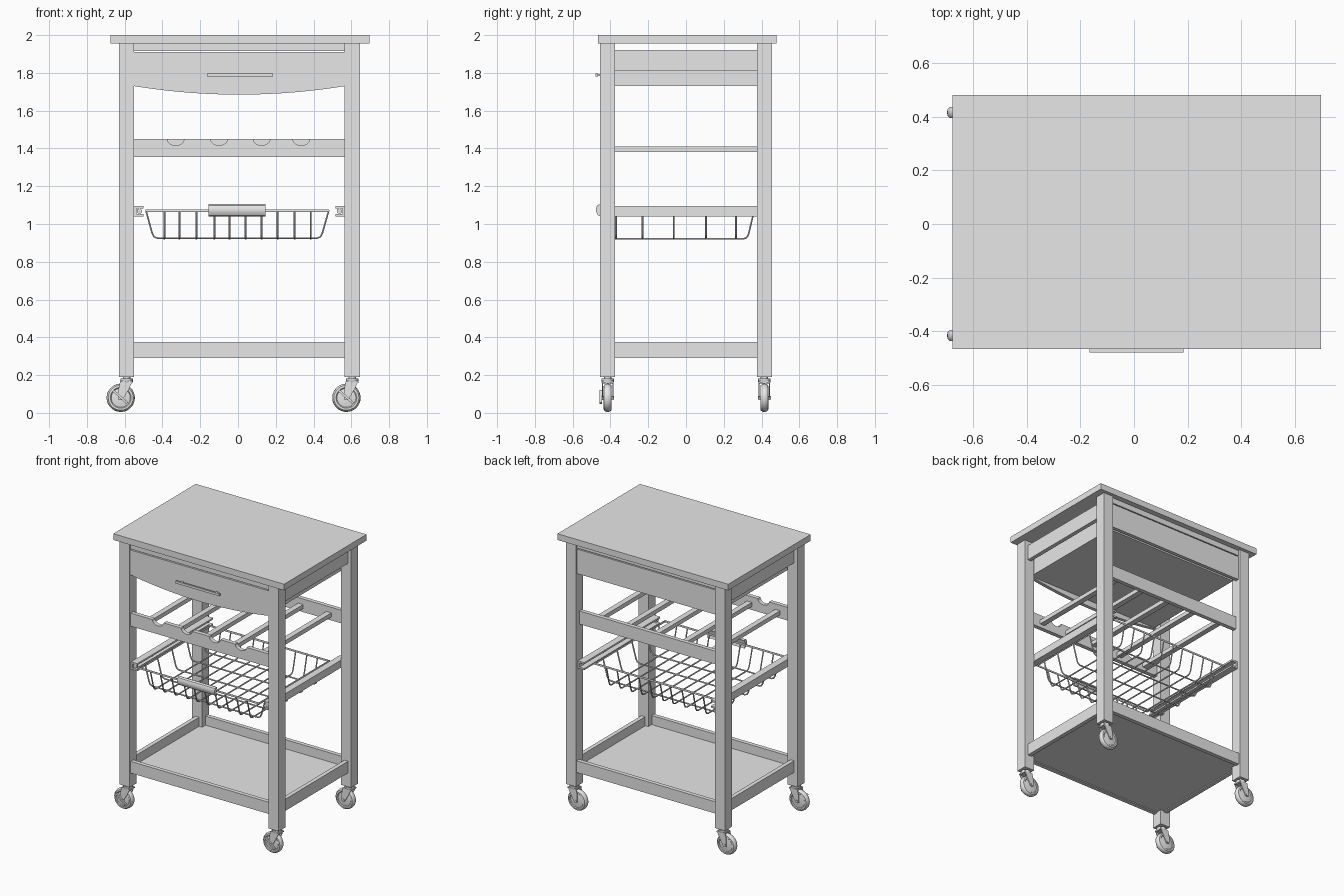
import bpy, bmesh, math
from mathutils import Vector

if "Cube" in bpy.data.objects:
    bpy.data.objects.remove(bpy.data.objects["Cube"])

grey = bpy.data.materials.new("light_grey")
grey.diffuse_color = (0.8, 0.8, 0.8, 1)
grey.use_nodes = True
grey.node_tree.nodes["Principled BSDF"].inputs["Base Color"].default_value = grey.diffuse_color
CX = 0.0075                      # centre line between the legs
LEG_X, LEG_Y = (-0.59, 0.605), (-0.415, 0.415)
IN_L, IN_R = -0.55, 0.565        # inner faces of the legs


def finish(name, bm, smooth=False):
    bmesh.ops.recalc_face_normals(bm, faces=bm.faces)
    me = bpy.data.meshes.new(name)
    bm.to_mesh(me)
    bm.free()
    me.materials.append(grey)
    ob = bpy.data.objects.new(name, me)
    bpy.context.collection.objects.link(ob)
    if smooth:
        bpy.context.view_layer.objects.active = ob
        ob.select_set(True)
        bpy.ops.object.shade_smooth_by_angle(angle=math.radians(35))
        ob.select_set(False)
    return ob


def box(name, x0, x1, y0, y1, z0, z1):
    bm = bmesh.new()
    bmesh.ops.create_cube(bm, size=1)
    for v in bm.verts:
        v.co = ((x0 + x1) / 2 + v.co.x * (x1 - x0),
                (y0 + y1) / 2 + v.co.y * (y1 - y0),
                (z0 + z1) / 2 + v.co.z * (z1 - z0))
    return finish(name, bm)


def extrude(name, pts, vec, smooth=False):
    """Solid made by sweeping a flat outline along a vector."""
    bm = bmesh.new()
    f = bm.faces.new([bm.verts.new(p) for p in pts])
    r = bmesh.ops.extrude_face_region(bm, geom=[f])
    bmesh.ops.translate(bm, vec=vec, verts=[v for v in r["geom"] if isinstance(v, bmesh.types.BMVert)])
    return finish(name, bm, smooth)


def wires(name, paths, r):
    """Round wires along several (points, closed) paths, as one mesh."""
    cu = bpy.data.curves.new(name, "CURVE")
    cu.dimensions = "3D"
    cu.bevel_depth, cu.bevel_resolution, cu.use_fill_caps = r, 1, True
    for pts, closed in paths:
        s = cu.splines.new("POLY")
        s.points.add(len(pts) - 1)
        for p, co in zip(s.points, pts):
            p.co = (*co, 1)
        s.use_cyclic_u = closed
    cu.materials.append(grey)
    ob = bpy.data.objects.new(name, cu)
    bpy.context.collection.objects.link(ob)
    bpy.ops.object.select_all(action="DESELECT")
    bpy.context.view_layer.objects.active = ob
    ob.select_set(True)
    bpy.ops.object.convert(target="MESH")
    bpy.ops.object.shade_smooth_by_angle(angle=math.radians(50))
    ob.select_set(False)


def lathe(name, profile, centre, axis, n=28):
    """Profile of (radius, offset along axis) turned about y or z."""
    bm = bmesh.new()
    rings = []
    for r, h in profile:
        ring = []
        for i in range(n):
            a = 2 * math.pi * i / n
            c, s = r * math.cos(a), r * math.sin(a)
            ring.append(bm.verts.new(Vector(centre) + Vector((c, h, s) if axis == "Y" else (c, s, h))))
        rings.append(ring)
    for a, b in zip(rings, rings[1:]):
        for i in range(n):
            bm.faces.new((a[i], a[(i + 1) % n], b[(i + 1) % n], b[i]))
    bm.faces.new(rings[0])
    bm.faces.new(rings[-1])
    return finish(name, bm, True)


# worktop and legs
box("worktop", -0.675, 0.695, -0.465, 0.48, 1.955, 2.0)
for x in LEG_X:
    for y in LEG_Y:
        box("leg", x - 0.04, x + 0.04, y - 0.04, y + 0.04, 0.19, 1.955)

# upper frame
for y in (-0.43, 0.425):
    box("top_rail", IN_L, IN_R, y - 0.015, y + 0.015, 1.915, 1.955)
box("back_panel", IN_L, IN_R, 0.415, 0.44, 1.73, 1.908)
for x in LEG_X:
    box("side_rail", x - 0.015, x + 0.015, -0.375, 0.375, 1.81, 1.92)

# drawer with a bowed lower edge
arc = []
for i in range(25):
    t = -1 + i / 12
    arc.append((CX + t * (IN_R - IN_L) / 2, -0.45, 1.685 + 0.045 * t * t))
extrude("drawer_front", arc + [(IN_R, -0.45, 1.91), (IN_L, -0.45, 1.91)], (0, 0.025, 0))
box("drawer_bottom", IN_L + 0.015, IN_R - 0.015, -0.425, 0.40, 1.73, 1.742)
for x in (IN_L + 0.015, IN_R - 0.03):
    box("drawer_side", x, x + 0.015, -0.425, 0.40, 1.742, 1.87)
box("drawer_back", IN_L + 0.03, IN_R - 0.03, 0.385, 0.40, 1.742, 1.87)
box("drawer_handle", -0.165, 0.185, -0.478, -0.466, 1.781, 1.798)
for x in (-0.13, 0.15):
    box("handle_post", x - 0.006, x + 0.006, -0.467, -0.449, 1.784, 1.795)

# bottle rack: notched front rail, plain back rail, slats
top = [(IN_L, -0.445, 1.355), (IN_L, -0.445, 1.45)]
for c in (-0.33, -0.10, 0.125, 0.335):
    for k in range(9):
        a = math.pi * k / 8
        top.append((c - 0.045 * math.cos(a), -0.445, 1.45 - 0.034 * math.sin(a)))
top += [(IN_R, -0.445, 1.45), (IN_R, -0.445, 1.355)]
extrude("rack_front_rail", top, (0, 0.03, 0))
box("rack_back_rail", IN_L, IN_R, 0.385, 0.415, 1.355, 1.45)
for i in range(-2, 3):
    x = CX + i * 0.226
    box("rack_slat", x - 0.02, x + 0.02, -0.415, 0.385, 1.38, 1.41)

# basket runners, C-shaped and opening inward
for x, s in ((IN_L, 1), (IN_R, -1)):
    def px(d):
        return x + s * d
    sec = [(0, 1.04), (0.05, 1.04), (0.05, 1.052), (0.012, 1.052),
           (0.012, 1.083), (0.05, 1.083), (0.05, 1.095), (0, 1.095)]
    extrude("basket_runner", [(px(d), -0.44, z) for d, z in sec], (0, 0.87, 0))
    lathe("runner_wheel", [(0.014, -0.008), (0.014, 0.008)], (px(0.028), -0.425, 1.068), "Y", 12)

# wire basket
ZT, ZB = 1.07, 0.925
X0, X1, Y0, Y1 = -0.487, 0.48, -0.445, 0.36     # rim
BX0, BX1, BY0, BY1 = -0.448, 0.44, -0.405, 0.325  # floor


def tub(a0, b0, b1, a1):
    """Wire running down one side, across the floor and up the other."""
    return [(a0, ZT), (b0 - 0.006, ZB + 0.025), (b0 + 0.004, ZB + 0.007), (b0 + 0.022, ZB),
            (b1 - 0.022, ZB), (b1 - 0.004, ZB + 0.007), (b1 + 0.006, ZB + 0.025), (a1, ZT)]


net = []
for y in (-0.37, -0.23, -0.065, 0.105, 0.265):
    net.append(([(u, y, z) for u, z in tub(X0, BX0, BX1, X1)], False))
for x in (-0.39, -0.31, -0.22, -0.125, -0.045, 0.04, 0.125, 0.21, 0.30, 0.385):
    net.append(([(x, u, z - 0.004) for u, z in tub(Y0, BY0, BY1, Y1)], False))
wires("basket_wires", net, 0.005)
rim = [(X0, Y0), (X1, Y0), (X1, Y1), (X0, Y1)]
wires("basket_rim", [([(x, y, ZT) for x, y in rim], True)], 0.007)
grip = [(-0.449, 1.04), (-0.465, 1.045), (-0.475, 1.062), (-0.477, 1.082), (-0.470, 1.098),
        (-0.458, 1.105), (-0.446, 1.100), (-0.452, 1.085), (-0.455, 1.06)]
extrude("basket_handle", [(-0.155, y, z) for y, z in grip], (0.30, 0, 0), True)

# bottom tray
for y in (-0.43, 0.43):
    box("tray_long_rail", IN_L, IN_R, y - 0.015, y + 0.015, 0.29, 0.375)
for x in LEG_X:
    box("tray_short_rail", x - 0.015, x + 0.015, -0.375, 0.375, 0.29, 0.375)
box("tray_floor", -0.575, 0.59, -0.415, 0.415, 0.297, 0.309)

# casters
WHEEL = [(0.02, -0.021), (0.05, -0.016), (0.055, -0.021), (0.066, -0.02), (0.073, -0.012), (0.075, 0),
         (0.073, 0.012), (0.066, 0.02), (0.055, 0.021), (0.05, 0.016), (0.02, 0.021)]
for x in LEG_X:
    for y in LEG_Y:
        wx, wz = x - 0.031, 0.08
        lathe("caster_wheel", WHEEL, (wx, y, wz), "Y")
        lathe("caster_axle", [(0.01, -0.034), (0.01, 0.034)], (wx, y, wz), "Y", 12)
        lathe("caster_swivel", [(0.026, 0.155), (0.033, 0.165), (0.033, 0.182), (0.02, 0.182),
                                (0.02, 0.19)], (x, y, 0), "Z", 20)
        # fork cheeks and bridge
        cheek = [(x + 0.032, 0.168), (x - 0.034, 0.168), (x - 0.044, 0.12), (wx - 0.013, wz - 0.008),
                 (wx + 0.01, wz - 0.012), (x + 0.012, 0.125)]
        for s in (-0.03, 0.025):
            extrude("caster_fork", [(u, y + s, z) for u, z in cheek], (0, 0.005, 0))
        box("caster_bridge", x - 0.034, x + 0.032, y - 0.03, y + 0.03, 0.158, 0.168)
        # slanted brake lever on the front pair
        if y < 0:
            lever = [(wx - 0.045, 0.115), (wx - 0.035, 0.122), (wx + 0.04, 0.055), (wx + 0.03, 0.048)]
            extrude("brake_lever", [(u, y - 0.042, z) for u, z in lever], (0, 0.012, 0))
